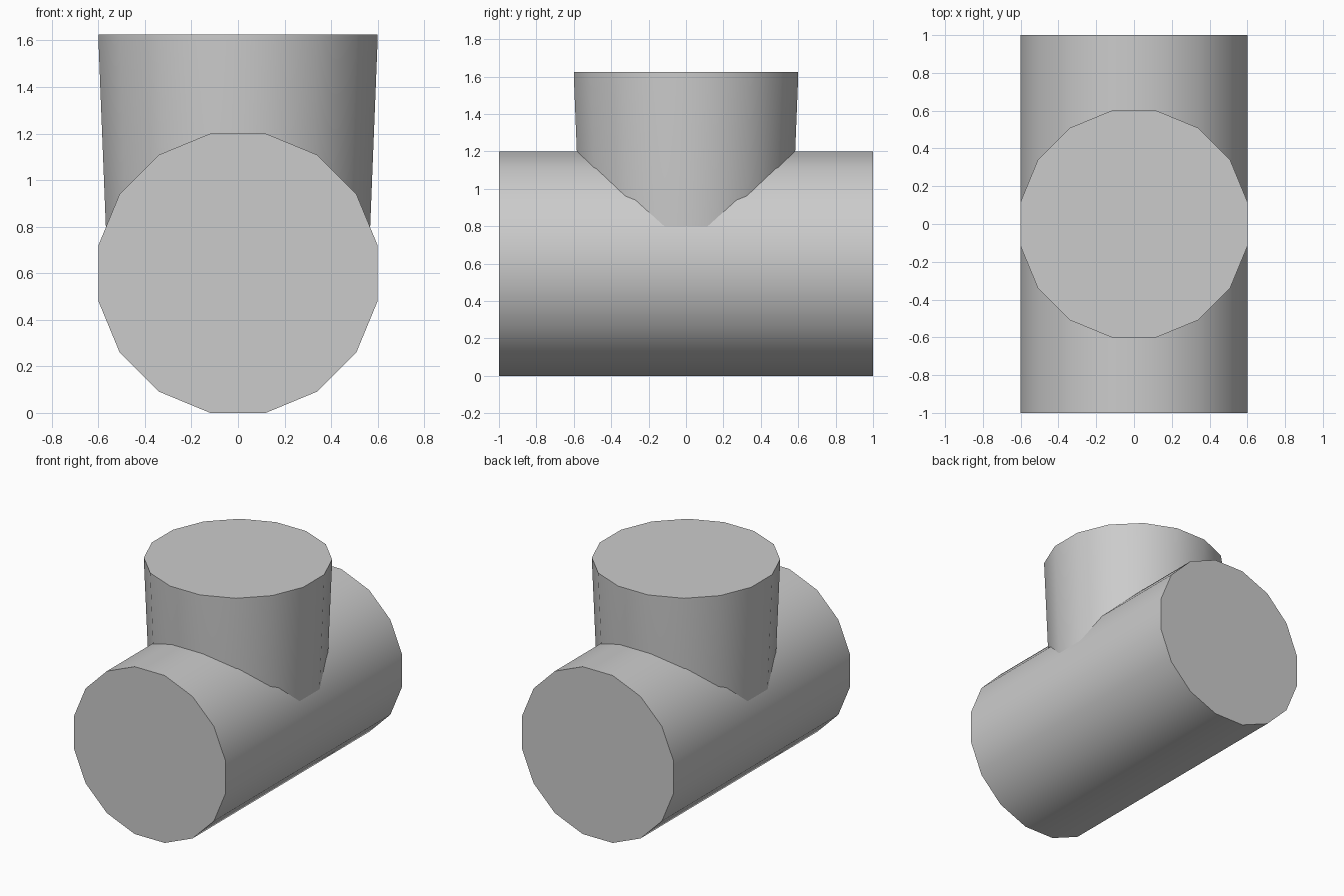
import bpy, bmesh, math
from mathutils import Matrix

cube = bpy.data.objects.get("Cube")
if cube:
    bpy.data.objects.remove(cube, do_unlink=True)

SIDES = 16
STEP = 2 * math.pi / SIDES

grey = bpy.data.materials.new("plain grey")
grey.use_nodes = True
grey.diffuse_color = (0.6, 0.6, 0.6, 1)
grey.node_tree.nodes["Principled BSDF"].inputs["Base Color"].default_value = grey.diffuse_color


def tube(name, profile, matrix=Matrix()):
    """Closed solid from (distance to flat, height) rings along local z."""
    bm = bmesh.new()
    rings = []
    for flat, z in profile:
        r = flat / math.cos(STEP / 2)
        rings.append([bm.verts.new((r * math.cos((i + 0.5) * STEP),
                                    r * math.sin((i + 0.5) * STEP), z))
                      for i in range(SIDES)])
    for low, high in zip(rings, rings[1:]):
        for i in range(SIDES):
            j = (i + 1) % SIDES
            bm.faces.new((low[i], low[j], high[j], high[i]))
    bm.faces.new(rings[0][::-1])
    bm.faces.new(rings[-1])
    bm.transform(matrix)
    mesh = bpy.data.meshes.new(name)
    bm.to_mesh(mesh)
    bm.free()
    mesh.materials.append(grey)
    obj = bpy.data.objects.new(name, mesh)
    bpy.context.collection.objects.link(obj)
    bpy.ops.object.select_all(action='DESELECT')
    obj.select_set(True)
    bpy.context.view_layer.objects.active = obj
    bpy.ops.object.shade_smooth_by_angle(angle=math.radians(30))
    return obj


# Main pipe lying front to back
tube("main_pipe", [(0.6, -1), (0.6, 1)],
     Matrix.Translation((0, 0, 0.6)) @ Matrix.Rotation(math.pi / 2, 4, 'X'))

# Upright branch, widening slightly to a thin straight rim
tube("branch_pipe", [(0.56, 0.6), (0.6, 1.605), (0.6, 1.625)])
